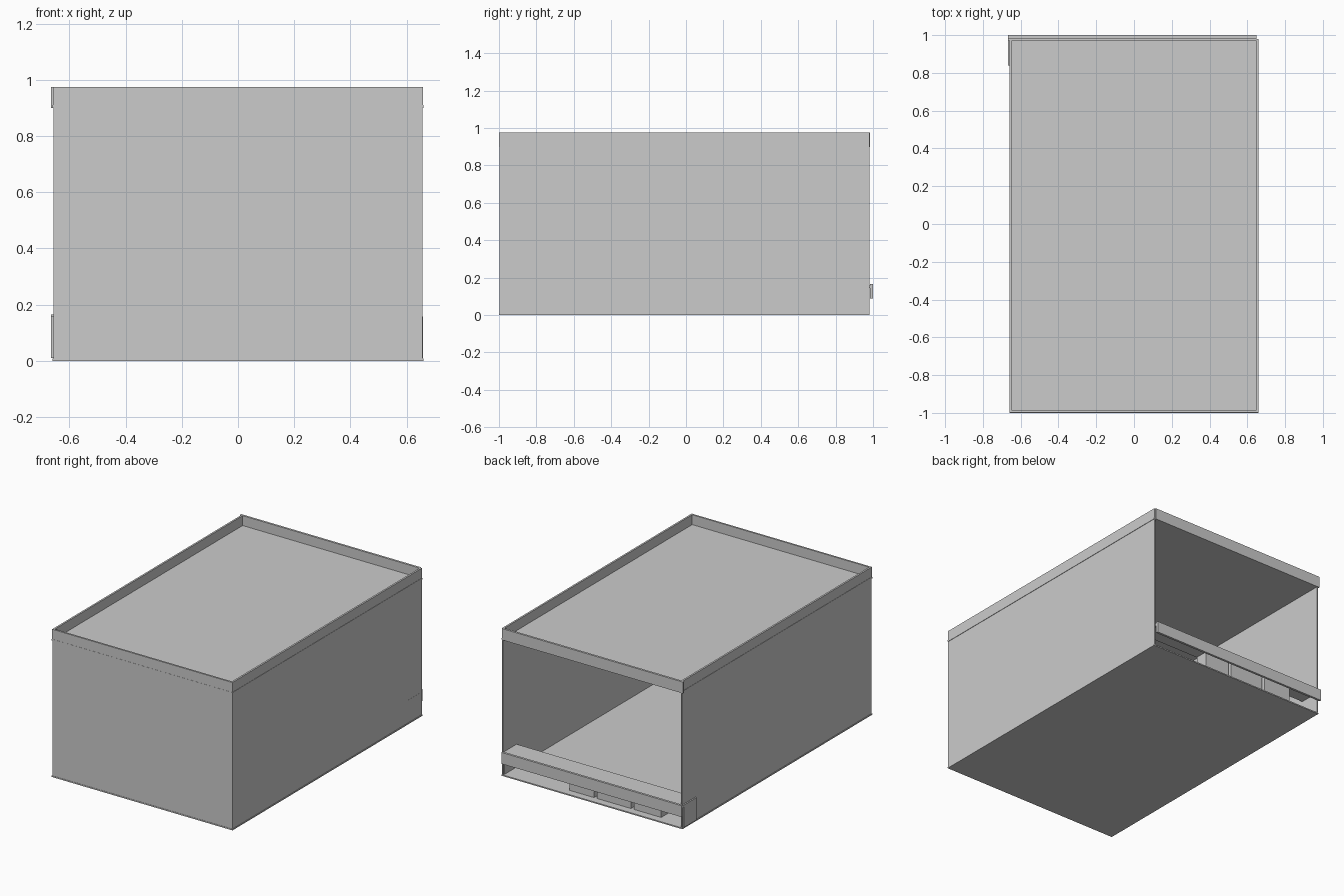
import bpy, bmesh
from mathutils import Vector

if "Cube" in bpy.data.objects:
    bpy.data.objects.remove(bpy.data.objects["Cube"])


def box(name, x, y, z):
    """Box from (min, max) pairs on each axis."""
    bm = bmesh.new()
    bmesh.ops.create_cube(bm, size=1)
    for v in bm.verts:
        v.co = Vector([(a + b) / 2 + c * (b - a) for c, (a, b) in zip(v.co, (x, y, z))])
    mesh = bpy.data.meshes.new(name)
    bm.to_mesh(mesh)
    bm.free()
    ob = bpy.data.objects.new(name, mesh)
    bpy.context.collection.objects.link(ob)
    return ob


W, FRONT, BACK, TOP = 0.66, -1.0, 0.985, 0.975
ROOF = 0.91
T = 0.008

# Floor and roof slabs
box("floor", (-W, W), (FRONT, BACK - 0.005), (0, 0.008))
box("roof", (-W, W), (FRONT, BACK - 0.005), (ROOF - 0.01, ROOF))

# Walls on three sides; the back stays open
box("front_wall", (-W + 0.003, W - 0.003), (FRONT + 0.002, FRONT + 0.002 + T), (0.008, ROOF - 0.01))
for side, s in (("left", -1), ("right", 1)):
    span = sorted((s * (W - 0.003), s * (W - 0.003 - T)))
    box(side + "_wall", span, (FRONT + 0.002, BACK - 0.005), (0.008, ROOF - 0.01))

    # Side parapets above the roof
    span = sorted((s * (W - 0.002), s * (W - 0.014)))
    box(side + "_parapet", span, (FRONT + 0.001, BACK - 0.005), (ROOF, TOP))

# Front and back parapets
box("front_parapet", (-W + 0.002, W - 0.002), (FRONT + 0.001, FRONT + 0.013), (ROOF, TOP))
box("back_parapet", (-W - 0.006, W - 0.012), (BACK - 0.014, BACK), (ROOF - 0.01, TOP))

# Counter across the open back, with a fascia board
box("counter_top", (-W - 0.006, W - 0.012), (0.84, BACK), (0.145, 0.158))
box("counter_fascia", (-W - 0.006, W - 0.012), (BACK, 1.0), (0.09, 0.165))

# Counter end panels
box("left_end_panel", (-W - 0.006, -W + 0.006), (0.84, 0.97), (0.01, 0.158))
box("right_end_panel", (W - 0.015, W - 0.002), (0.84, 0.97), (0.01, 0.158))

# Cabinets under the counter
for i, span in enumerate(((-0.47, -0.27), (-0.25, 0.0), (0.02, 0.20))):
    box(f"cabinet_{i + 1}", span, (0.84, 0.93), (0.008, 0.145))
